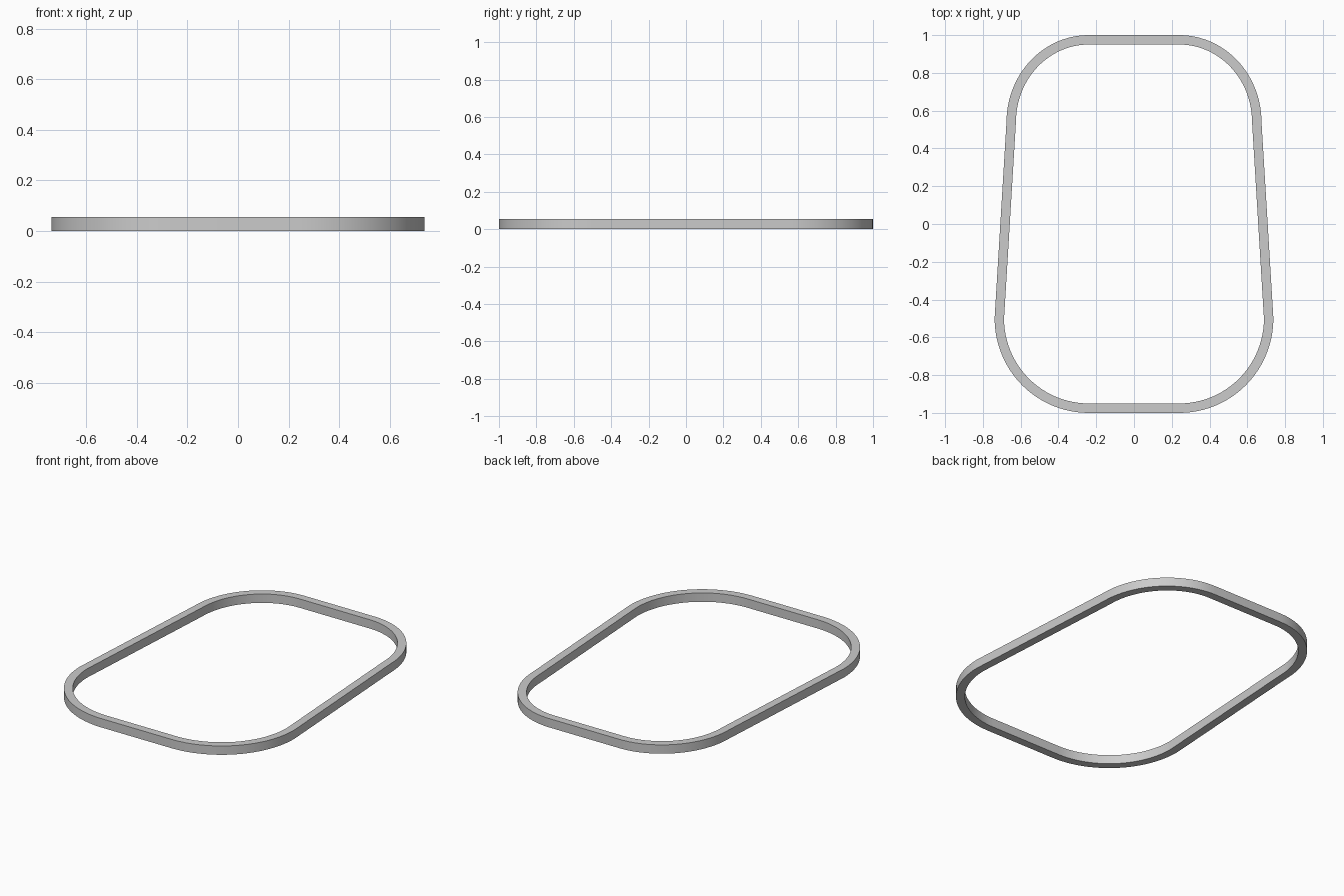
import bpy, bmesh
from math import sin, cos, pi, radians

cube = bpy.data.objects.get("Cube")
if cube:
    bpy.data.objects.remove(cube, do_unlink=True)

HEIGHT, WALL, STEPS = 0.055, 0.05, 24

grey = bpy.data.materials.new("plain grey")
grey.use_nodes = True
colour = (0.6, 0.6, 0.6, 1)
grey.diffuse_color = colour
grey.node_tree.nodes["Principled BSDF"].inputs["Base Color"].default_value = colour


def outline(inset):
    """Rounded tapering outline, counter-clockwise, moved inwards by inset."""
    def corner(cx, cy, rx, ry, start):
        angles = [start + pi / 2 * i / STEPS for i in range(STEPS + 1)]
        return [(cx + (rx - inset) * cos(a), cy + (ry - inset) * sin(a)) for a in angles]
    right = corner(0.24, -0.5, 0.498, 0.5, -pi / 2) + corner(0.24, 0.54, 0.435, 0.46, 0)
    return right + [(-x, y) for x, y in reversed(right)]


# Flat band: four loops joined into a closed rectangular section
bm = bmesh.new()
sections = [(0, 0), (0, HEIGHT), (WALL, HEIGHT), (WALL, 0)]
loops = [[bm.verts.new((x, y, z)) for x, y in outline(inset)] for inset, z in sections]
count = len(loops[0])
for k in range(4):
    a, b = loops[k], loops[(k + 1) % 4]
    for i in range(count):
        j = (i + 1) % count
        bm.faces.new((a[i], a[j], b[j], b[i]))
bmesh.ops.recalc_face_normals(bm, faces=bm.faces)
mesh = bpy.data.meshes.new("ring_band")
bm.to_mesh(mesh)
bm.free()
mesh.materials.append(grey)

ring = bpy.data.objects.new("ring_band", mesh)
bpy.context.collection.objects.link(ring)
bpy.context.view_layer.objects.active = ring
ring.select_set(True)
bpy.ops.object.shade_smooth_by_angle(angle=radians(30))
